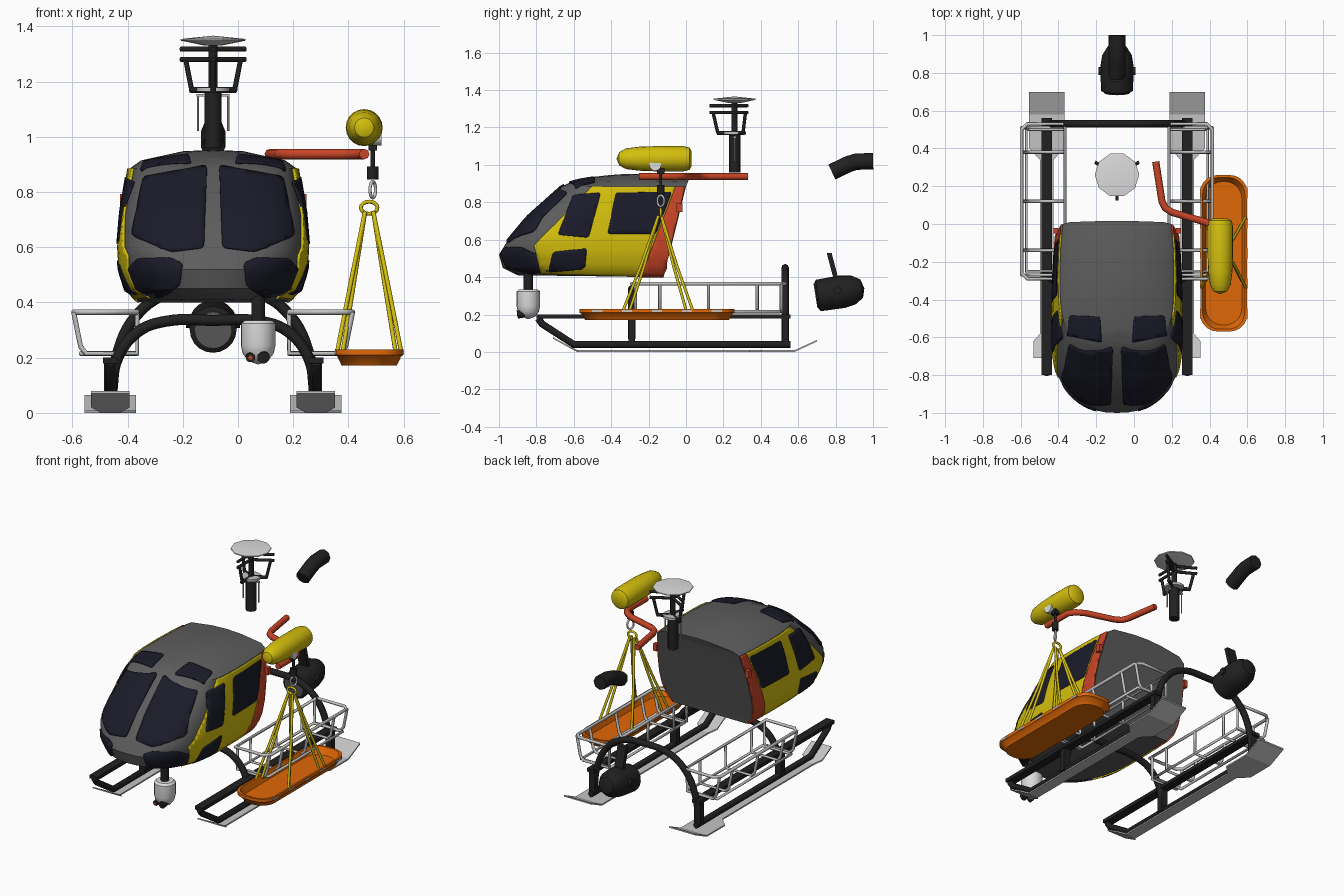
import bpy, bmesh, math
from mathutils import Vector
from mathutils.bvhtree import BVHTree

if "Cube" in bpy.data.objects:
    bpy.data.objects.remove(bpy.data.objects["Cube"])

C = -0.09  # centre line of the aircraft


def material(name, r, g, b):
    m = bpy.data.materials.new(name)
    m.use_nodes = True
    m.diffuse_color = (r, g, b, 1)
    m.node_tree.nodes["Principled BSDF"].inputs["Base Color"].default_value = (r, g, b, 1)
    return m


grey = material("hull grey", .11, .11, .11)
glass = material("dark glass", .011, .011, .023)
yellow = material("yellow", .66, .52, .004)
red = material("signal red", .58, .06, .02)
orange = material("orange", .75, .14, .002)
black = material("black", .015, .015, .015)
silver = material("silver", .55, .55, .55)
white = material("white", .72, .72, .72)


def finish(name, bm, mat, fix=True, smooth=True):
    if fix:
        bmesh.ops.recalc_face_normals(bm, faces=bm.faces)
    me = bpy.data.meshes.new(name)
    bm.to_mesh(me)
    bm.free()
    me.materials.append(mat)
    ob = bpy.data.objects.new(name, me)
    bpy.context.collection.objects.link(ob)
    if smooth:
        bpy.ops.object.select_all(action='DESELECT')
        ob.select_set(True)
        bpy.context.view_layer.objects.active = ob
        bpy.ops.object.shade_smooth_by_angle(angle=math.radians(35))
    return ob


def loft(name, rings, mat, smooth=True):
    """Skin closed rings of points, capping both ends."""
    bm = bmesh.new()
    vs = [[bm.verts.new(p) for p in r] for r in rings]
    n = len(vs[0])
    for a, b in zip(vs, vs[1:]):
        for i in range(n):
            j = (i + 1) % n
            bm.faces.new((a[i], a[j], b[j], b[i]))
    bm.faces.new(vs[0])
    bm.faces.new(vs[-1])
    bmesh.ops.remove_doubles(bm, verts=bm.verts, dist=1e-4)
    bmesh.ops.dissolve_degenerate(bm, dist=1e-5, edges=bm.edges)
    return finish(name, bm, mat, smooth=smooth)


def lathe(name, profile, base, axis, mat, n=20):
    """Turn (radius, height) points about an axis from base."""
    q = Vector((0, 0, 1)).rotation_difference(Vector(axis))
    turn = [2 * math.pi * i / n for i in range(n)]
    return loft(name, [[Vector(base) + q @ Vector((r * math.cos(t), r * math.sin(t), h)) for t in turn]
                       for r, h in profile], mat)


def rod(name, a, b, r, mat, n=12):
    d = Vector(b) - Vector(a)
    return lathe(name, [(r, 0), (r, d.length)], a, d, mat, n)


def box(name, centre, size, mat):
    bm = bmesh.new()
    bmesh.ops.create_cube(bm, size=1)
    for v in bm.verts:
        v.co = Vector(centre) + Vector([v.co[i] * size[i] for i in range(3)])
    return finish(name, bm, mat, smooth=False)


def tube(name, pts, r, mat, closed=False, curved=False):
    cu = bpy.data.curves.new(name, 'CURVE')
    cu.dimensions = '3D'
    cu.bevel_depth, cu.bevel_resolution, cu.use_fill_caps = r, 2, True
    sp = cu.splines.new('BEZIER' if curved else 'POLY')
    dots = sp.bezier_points if curved else sp.points
    dots.add(len(pts) - 1)
    for d, p in zip(dots, pts):
        if curved:
            d.co = p
            d.handle_left_type = d.handle_right_type = 'AUTO'
        else:
            d.co = (*p, 1)
    sp.use_cyclic_u = closed
    sp.resolution_u = 6
    ob = bpy.data.objects.new(name, cu)
    bpy.context.collection.objects.link(ob)
    cu.materials.append(mat)
    return ob


# Cabin shell: (front z, rear z, half width, front y, rear y, squareness, roof bow)
levels = [(.41, .40, .27, -.90, -.12, 2.1, 0), (.45, .45, .312, -.98, -.11, 2.2, 0),
          (.52, .52, .334, -1.0, -.09, 2.4, 0), (.60, .60, .339, -.95, -.07, 3.3, 0),
          (.72, .72, .330, -.85, -.04, 3.5, 0), (.885, .885, .302, -.665, 0, 3.5, 0),
          (.905, .908, .262, -.62, .01, 3.3, .008), (.92, .925, .11, -.58, .015, 3, .025),
          (.925, .93, 0, -.57, .015, 3, .025)]


def outline(zf, zr, hw, yf, yr, p, bow):
    ym = yf + .42
    half = [(.95, yr), (.985, (yr + ym) / 2), (.995, ym * .8 + yr * .2)]
    for k in range(13):
        t = math.pi / 2 * k / 12
        half.append((max(math.cos(t), 0) ** (2 / p), ym + (yf - ym) * math.sin(t) ** (2 / p)))
    full = half + [(-u, y) for u, y in half[-2::-1]]
    ring = []
    for u, y in full:
        v = (y - yr) / (yf - yr)
        ring.append((C + u * hw, y, zr + (zf - zr) * v + bow * math.sin(math.pi * v)))
    return ring


shell = loft("cabin_shell", [outline(*l) for l in levels], grey)
sb = bmesh.new()
sb.from_mesh(shell.data)
tree = BVHTree.FromBMesh(sb)


def panel(name, pts, axis, mat, lift=.009, round_by=.015):
    """Thin plate cut to a 2D outline and laid on the shell, on both sides."""
    for s, side in ((1, "left_"), (-1, "right_")):
        bm = bmesh.new()
        bm.faces.new([bm.verts.new((a, b, 0)) for a, b in pts])
        if round_by:
            bmesh.ops.bevel(bm, geom=bm.verts[:], offset=round_by, segments=3, affect='VERTICES', profile=.5)
        for k in range(2):
            for i in range(-40, 40):
                bmesh.ops.bisect_plane(bm, geom=bm.verts[:] + bm.edges[:] + bm.faces[:],
                                       plane_co=[i * .025 if j == k else 0 for j in range(3)],
                                       plane_no=[float(j == k) for j in range(3)])
        out = Vector({'x': (-s, 0, 0), 'y': (0, 1, 0), 'z': (0, 0, -1)}[axis])
        for v in bm.verts:
            a, b = v.co.x, v.co.y
            o, near = {'x': ((C + 2 * s, a, b), (C + s * .3, a, b)),
                       'y': ((C + s * a, -2, b), (C + s * a, -.9, b)),
                       'z': ((C + s * a, b, 2), (C + s * a, b, .9))}[axis]
            loc, no, *_ = tree.ray_cast(o, out)
            if loc is None:
                loc, no, *_ = tree.find_nearest(near)
            v.co = loc + no * lift
        bm.normal_update()
        if sum(f.normal.dot(out) for f in bm.faces) > 0:
            bmesh.ops.reverse_faces(bm, faces=bm.faces[:])
        ob = finish(side + name, bm, mat, fix=False)
        m = ob.modifiers.new("thickness", 'SOLIDIFY')
        m.thickness, m.offset = .009, -1


# Painted sides and windows
panel("side_panel", [(-.50, .883), (-.056, .883), (-.24, .405), (-.775, .425), (-.81, .57)], 'x', yellow, round_by=0)
panel("rear_stripe", [(-.056, .883), (-.004, .883), (-.12, .405), (-.24, .405)], 'x', red, round_by=0)
panel("front_door_window", [(-.60, .835), (-.455, .85), (-.52, .61), (-.685, .625)], 'x', glass, .0125)
panel("rear_door_window", [(-.375, .85), (-.075, .855), (-.16, .63), (-.42, .63)], 'x', glass, .0125)
panel("lower_door_window", [(-.71, .535), (-.53, .555), (-.54, .45), (-.735, .435)], 'x', glass, .0125)
panel("windshield", [(.022, .893), (.25, .852), (.292, .64), (.15, .582), (.033, .597)], 'y', glass, .008)
panel("chin_window", [(.11, .54), (.15, .56), (.27, .56), (.305, .52), (.28, .44), (.19, .42), (.12, .46)],
      'y', glass, .008, .012)
panel("roof_window", [(.09, -.49), (.25, -.485), (.26, -.59), (.08, -.625)], 'z', glass, .008, .01)

# Skids, plates, side lights and wire baskets, one set per side
for s, side in ((1, "left_"), (-1, "right_")):
    x = C + s * .372
    tube(side + "skid_tube", [(x, -.79, .18), (x, -.77, .15), (x, -.6, .04), (x, .56, .04)], .019, black)
    box(side + "skid_rail", (x, -.12, .19), (.055, 1.36, .022), black)
    for y in (-.29, .53):
        box(side + "skid_post", (x, y, .11), (.045, .035, .15), black)
    stations = [(-.71, .07, .07), (-.62, .02, .07), (-.58, 0, .035), (.34, 0, .035),
                (.40, 0, .093), (.58, 0, .093), (.70, .055, .093)]
    loft(side + "skid_plate", [[(x - w, y, z), (x + w, y, z), (x + w, y, z + .009), (x - w, y, z + .009)]
                               for y, z, w in stations], silver, False)
    box(side + "marker_light", (C + s * .325, -.035, .77), (.025, .03, .045), red)
    xi, xo, xb = C + s * .275, C + s * .505, C + s * .48
    c = .03
    tube(side + "basket_rim", [(xi, -.29, .365), (xo - s * c, -.29, .365), (xo, -.29 + c, .365),
                               (xo, .53 - c, .365), (xo - s * c, .53, .365), (xi, .53, .365)], .010, silver, True)
    tube(side + "basket_floor", [(xi, -.25, .215), (xb, -.25, .215), (xb, .5, .215), (xi, .5, .215)],
         .009, silver, True)
    for y in (-.27, -.14, .12, .38, .51):
        tube(side + "basket_rib", [(xi, y, .365), (xi, y, .215), (xb - s * .02, y, .215),
                                   (xb, y, .24), (xo, y, .365)], .009, silver)


def arch(name, y, half):
    pts = [(C - u, y, z) for u, z in half] + [(C + u, y, z) for u, z in half[-2::-1]]
    tube(name, pts, .02, black, curved=True)


arch("front_arch", -.29, [(.37, .07), (.345, .2), (.27, .295), (.17, .332), (0, .335)])
arch("rear_arch", .53, [(.37, .05), (.345, .22), (.28, .35), (.17, .43), (0, .45)])

# Camera pod under the nose
rod("camera_mount", (.073, -.843, .32), (.073, -.843, .43), .025, black)
lathe("camera_pod", [(.05, 0), (.063, -.012), (.063, -.09), (.056, -.12), (.036, -.147), (0, -.16)],
      (.073, -.843, .335), (0, 0, 1), white)
rod("camera_lens", (.092, -.86, .207), (.092, -.902, .2), .022, black)
rod("sensor_lens", (.045, -.86, .207), (.045, -.9, .2), .017, black)
rod("sensor_glass", (.045, -.897, .2005), (.045, -.903, .2), .008, red)

# Rotor mast
M = Vector((C, .26, 0))


def at(r, ang, z):
    return M + Vector((r * math.cos(ang), r * math.sin(ang), z))


rod("mast_base", at(0, 0, .96), at(0, 0, 1.16), .031, black)
rod("mast_shaft", at(0, 0, 1.16), at(0, 0, 1.34), .016, black)
lathe("mast_cap", [(.03, 0), (.118, .018), (.118, .024), (0, .036)], at(0, 0, 1.33), (0, 0, 1), white, 10)
rod("swash_plate", at(0, 0, 1.163), at(0, 0, 1.178), .06, silver)
for k in range(3):
    a = math.radians(30 + 120 * k)
    for z in (1.28, 1.317):
        rod("rotor_arm", at(0, 0, z), at(.135, a, z), .009, black)
    rod("swash_arm", at(0, 0, 1.17), at(.095, a, 1.17), .011, black)
    rod("pitch_link", at(.09, a, 1.17), at(.115, a, 1.28), .009, black)
for u in (-.055, .055):
    rod("guide_rod", M + Vector((u, 0, 1.02)), M + Vector((u, 0, 1.15)), .004, silver, 6)
box("guide_bar", at(0, 0, 1.15), (.12, .012, .01), silver)

# Exhaust pipe and search light
tube("exhaust_pipe", [(C, 1, 1.02), (C, .91, 1.017), (C, .87, 1.005), (C, .78, .962)], .044, black)
lathe("search_light", [(.07, 0), (.085, .01), (.088, .14), (.078, .2), (.05, .245), (0, .26)],
      (C, .697, .30), (0, 1, .16), black)
lathe("search_light_glass", [(.066, 0), (.066, .006)], (C, .692, .30), (0, 1, .16), grey)
rod("light_pivot", (C - .098, .81, .33), (C + .098, .81, .33), .022, black)
loft("light_strut", [[(C + u, y + v, z) for u, v in ((-.03, -.013), (.03, -.013), (.03, .013), (-.03, .013))]
                     for y, z in ((.765, .53), (.805, .38))], black, False)

# Hoist: arm, drum housing, cable and hook
H = .457
tube("hoist_arm", [(.115, .33, .937), (.148, .12, .937), (.165, .085, .937), (.2, .062, .937), (.38, .01, .937),
                   (.43, -.02, .937), (H, -.06, .937), (H, -.25, .937)], .019, red)
lathe("hoist_housing", [(0, 0), (.035, .015), (.055, .05), (.064, .12), (.067, .2), (.067, .36), (.06, .39), (.04, .402)],
      (H, -.372, 1.033), (0, 1, 0), yellow)
rod("hoist_badge", (H + .03, -.165, 1.0), (H + .063, -.165, 1.0), .032, white)
box("hoist_bracket", (.488, -.135, .965), (.03, .04, .03), black)
rod("hoist_cable", (.488, -.135, .86), (.488, -.135, .97), .008, black)
rod("hook_block", (.488, -.135, .845), (.488, -.135, .892), .02, black)
turn = [2 * math.pi * k / 16 for k in range(16)]
tube("hook", [(.488 + .01 * math.sin(t), -.135 + .018 * math.sin(t), .808 + .03 * math.cos(t)) for t in turn],
     .006, silver, True)
tube("sling_ring", [(.475 + .03 * math.cos(t), -.135, .743 + .022 * math.sin(t)) for t in turn], .007, yellow, True)


# Rescue litter and its sling
def tray_ring(hw, hl, z, r=.09):
    pts = []
    for k, (sx, sy) in enumerate(((1, 1), (-1, 1), (-1, -1), (1, -1))):
        for i in range(6):
            t = math.pi / 2 * (k + i / 5)
            pts.append((.475 + sx * (hw - r) + r * math.cos(t), -.155 + sy * (hl - r) + r * math.sin(t), z))
    return pts


loft("litter", [tray_ring(.10, .385, .172), tray_ring(.116, .405, .205), tray_ring(.124, .414, .21),
                tray_ring(.124, .414, .23), tray_ring(.112, .402, .23), tray_ring(.096, .38, .187)], orange)
for s in (1, -1):
    for k in range(5):
        box("litter_slot", (.475 + s * .122, -.475 + k * .16, .219), (.008, .055, .011), silver)
    for t in (1, -1):
        for dx, dy in ((.115, .185), (.095, .15)):
            tube("sling_strap", [(.475 + s * .015, -.14 + t * .008, .728),
                                 (.475 + s * dx * .6, -.145 + t * dy * .52, .46),
                                 (.475 + s * dx, -.15 + t * dy, .225)], .008, yellow)
